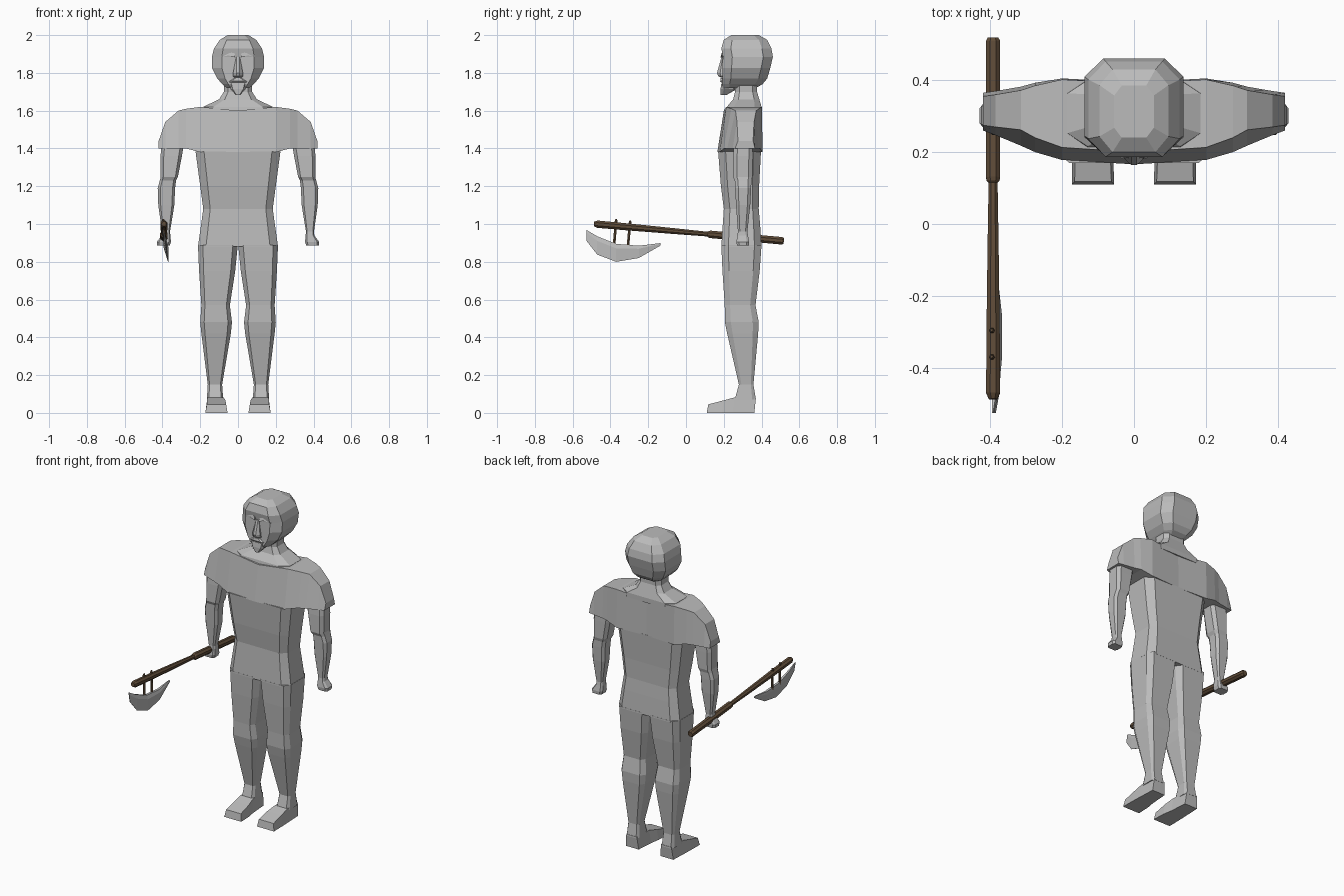
import bpy, bmesh, math
from mathutils import Vector


def material(name, rgb):
    m = bpy.data.materials.new(name)
    m.diffuse_color = (*rgb, 1)
    return m


GREY = material("plain grey", (0.5, 0.5, 0.5))
WOOD = material("dark wood", (0.115, 0.072, 0.04))


def loft(name, rings, mat=GREY, mirror=False):
    """Skin a list of equal-length point rings and cap both ends."""
    bm = bmesh.new()
    vs = [[bm.verts.new(p) for p in r] for r in rings]
    n = len(rings[0])
    for a, b in zip(vs, vs[1:]):
        for i in range(n):
            j = (i + 1) % n
            bm.faces.new((a[i], a[j], b[j], b[i]))
    bm.faces.new(vs[0][::-1])
    bm.faces.new(vs[-1])
    bmesh.ops.recalc_face_normals(bm, faces=bm.faces)
    me = bpy.data.meshes.new(name)
    bm.to_mesh(me)
    bm.free()
    me.materials.append(mat)
    ob = bpy.data.objects.new(name, me)
    bpy.context.collection.objects.link(ob)
    if mirror:
        md = ob.modifiers.new("Mirror", "MIRROR")
        md.use_mirror_merge = False
    return ob


def section(z, x0, x1, yf, yb, k=0.7, s=0.6):
    """Horizontal eight-sided section; k and s set the chamfer."""
    c, w = (x0 + x1) / 2, (x1 - x0) / 2
    m, d = (yf + yb) / 2, (yb - yf) / 2
    pts = [(-k, -1), (k, -1), (1, -s), (1, s), (k, 1), (-k, 1), (-1, s), (-1, -s)]
    return [(c + w * a, m + d * b, z) for a, b in pts]


def sym(z, w, yf, yb, k=0.7, s=0.6):
    return section(z, -w, w, yf, yb, k, s)


def rod(name, stations, sides, mat):
    """Round bar through (point, radius) stations."""
    axis = (Vector(stations[-1][0]) - Vector(stations[0][0])).normalized()
    u = axis.cross(Vector((1, 0, 0))).normalized()
    v = axis.cross(u)
    rings = []
    for p, r in stations:
        angs = [2 * math.pi * (i + 0.5) / sides for i in range(sides)]
        rings.append([Vector(p) + r * (math.cos(a) * u + math.sin(a) * v) for a in angs])
    return loft(name, rings, mat)


# Torso from hips to chest
loft("torso", [sym(z, w, f, b, 0.8, 0.65) for z, w, f, b in (
    (0.88, .212, .187, .40), (1.00, .195, .195, .392), (1.08, .184, .20, .385),
    (1.20, .20, .185, .387), (1.385, .225, .17, .397))])

# Chest and sleeves: sections running out along x
half = [(.42, .26, .275, .355, .365, 1.40, 1.44), (.385, .247, .27, .36, .37, 1.40, 1.54),
        (.315, .218, .262, .372, .382, 1.40, 1.60), (.275, .20, .24, .385, .393, 1.40, 1.61),
        (.2, .178, .213, .402, .405, 1.38, 1.62)]
stations = [(-s[0], *s[1:]) for s in half] + [(0, .166, .20, .392, .395, 1.38, 1.60)] + half[::-1]
loft("chest_and_sleeves", [[(x, a, zb), (x, b, zt), (x, c, zt), (x, d, zb)]
                           for x, a, b, c, d, zb, zt in stations])

# Shoulder slope and neck
loft("neck", [sym(1.59, .19, .21, .40), sym(1.62, .185, .216, .40), sym(1.66, .10, .25, .388),
              sym(1.70, .075, .26, .376), sym(1.77, .075, .26, .376)])

# Head
loft("head", [sym(z, w, f, b, 0.62, 0.62) for z, w, f, b in (
    (1.72, .06, .195, .37), (1.74, .082, .19, .405), (1.77, .11, .192, .43),
    (1.825, .137, .193, .446), (1.885, .138, .195, .46), (1.93, .127, .187, .452),
    (1.975, .096, .20, .43), (2.0, .055, .24, .385))])

# Face: pointed chin, nose, moustache, brows
loft("chin_beard", [sym(1.745, .05, .187, .27), sym(1.715, .04, .183, .27),
                    sym(1.683, .012, .184, .215)])
loft("nose", [sym(1.885, .01, .188, .22), sym(1.80, .026, .164, .22, 0.3, 0.4),
              sym(1.783, .028, .17, .22, 0.3, 0.4), sym(1.775, .02, .185, .22)])
loft("moustache", [sym(1.748, .05, .188, .22), sym(1.756, .045, .181, .22),
                   sym(1.772, .02, .184, .22)])
loft("brow", [[(x, .18 + x * .18, z - .008), (x, .185 + x * .18, z + .012),
               (x, .23, z + .012), (x, .23, z - .008)]
              for x, z in ((.015, 1.89), (.05, 1.90), (.09, 1.893))], mirror=True)

# Bare arms with fists
loft("arm", [section(*r) for r in (
    (1.43, .285, .405, .255, .352), (1.36, .297, .41, .25, .353), (1.25, .318, .409, .248, .352),
    (1.23, .328, .414, .258, .346), (1.19, .333, .425, .26, .345), (1.10, .337, .422, .265, .34),
    (.96, .36, .402, .275, .325), (.94, .358, .404, .272, .328),
    (.905, .355, .43, .267, .335), (.885, .362, .428, .27, .333))], mirror=True)

# Legs
loft("leg", [section(*r, 0.75, 0.65) for r in (
    (.89, .001, .212, .187, .40), (.75, .015, .206, .193, .39), (.57, .043, .194, .205, .368),
    (.48, .032, .20, .206, .385), (.42, .038, .194, .218, .382), (.15, .084, .16, .28, .357),
    (.07, .078, .165, .258, .37))], mirror=True)

# Feet: sections running back along y
loft("foot", [[(a, y, 0), (b, y, 0), (b - .008, y + .008, z), (a + .008, y + .008, z)]
              for y, a, b, z in ((.11, .055, .173, .045), (.19, .058, .172, .066),
                                 (.25, .068, .17, .082), (.362, .076, .165, .08))], mirror=True)

# Axe handle with thick grip
AX = -.392
rod("axe_handle", [((AX, y, 1.0 - (y + .48) * .09), r) for y, r in (
    (-.487, .013), (-.47, .021), (-.30, .02), (-.05, .0165), (.115, .0135),
    (.12, .019), (.13, .0215), (.508, .0215), (.518, .016))], 8, WOOD)

# Two pegs holding the blade
for i, y in enumerate((-.37, -.296)):
    rod(f"axe_peg_{i + 1}", [((-.396, y + .001, 1.026 - i * .008), .004),
                             ((-.396, y, 1.018 - i * .008), .008),
                             ((-.385, y - .012, .875), .008)], 6, WOOD)

# Crescent blade, thick at the top and sharp below
blade = []
for y, zt, zb, t in ((-.526, .968, .91, .002), (-.47, .935, .838, .009), (-.37, .895, .80, .013),
                     (-.25, .885, .82, .012), (-.135, .899, .886, .003)):
    def lean(z):
        return -.384 + (.9 - z) * .14
    zm = zt * .75 + zb * .25
    blade.append([(lean(zt) - t * .6, y, zt), (lean(zt) + t * .6, y, zt), (lean(zm) + t, y, zm),
                  (lean(zb) + .001, y, zb), (lean(zb) - .001, y, zb), (lean(zm) - t, y, zm)])
loft("axe_blade", blade)
